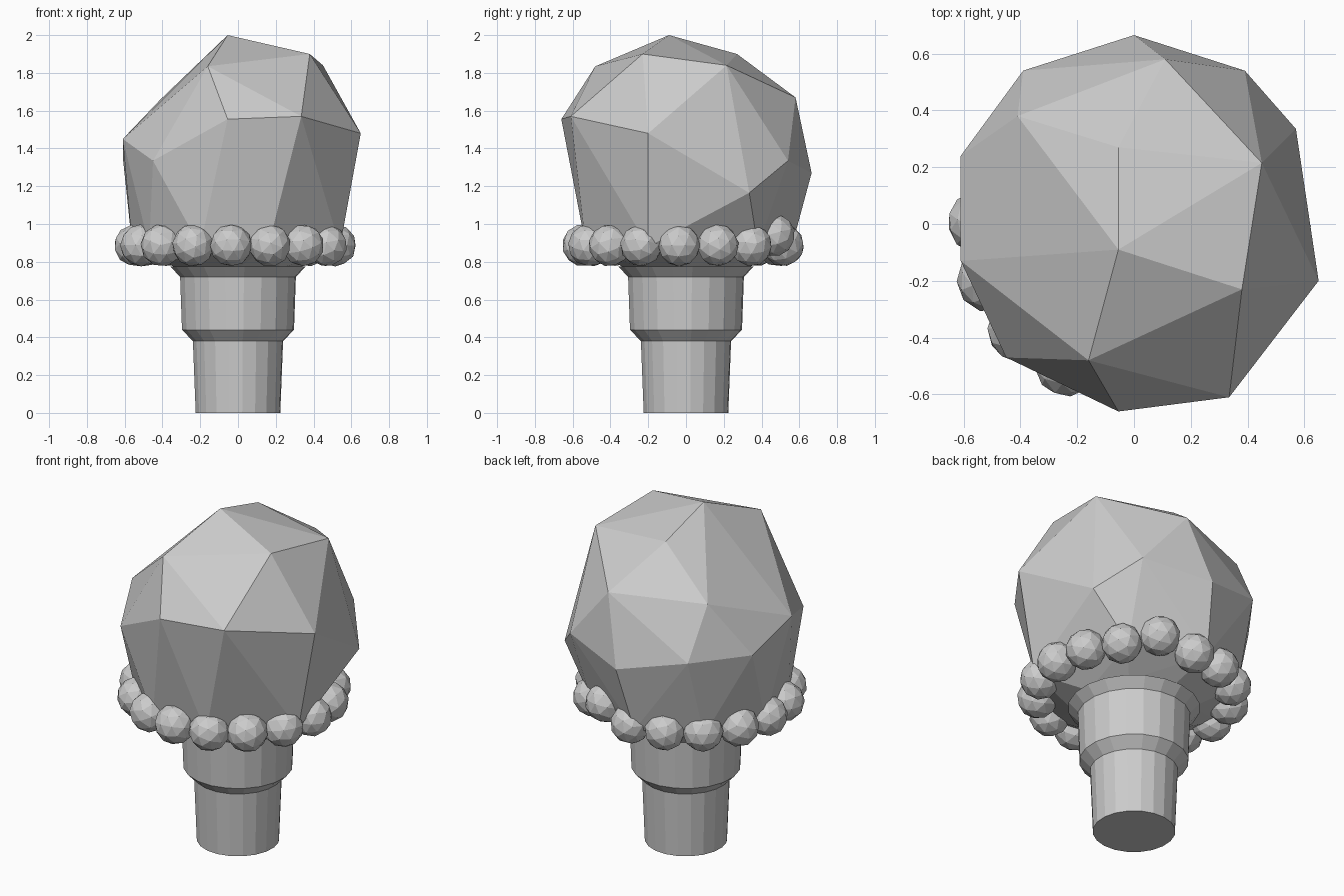
import bpy, bmesh, math
from mathutils import Vector, Matrix

if "Cube" in bpy.data.objects:
    bpy.data.objects.remove(bpy.data.objects["Cube"], do_unlink=True)

grey = bpy.data.materials.new("plain grey")
grey.use_nodes = True
TONE = (0.6, 0.6, 0.6, 1)
grey.diffuse_color = TONE
for node in grey.node_tree.nodes:
    if node.type == 'BSDF_PRINCIPLED':
        node.inputs["Base Color"].default_value = TONE
        node.inputs["Roughness"].default_value = 0.8


def finish(name, bm):
    bmesh.ops.recalc_face_normals(bm, faces=bm.faces[:])
    mesh = bpy.data.meshes.new(name)
    bm.to_mesh(mesh)
    bm.free()
    mesh.materials.append(grey)
    obj = bpy.data.objects.new(name, mesh)
    bpy.context.collection.objects.link(obj)
    return obj


def ring(bm, radius, z, sides, turn=0.0):
    return [bm.verts.new((radius * math.cos(turn + math.tau * i / sides),
                          radius * math.sin(turn + math.tau * i / sides), z))
            for i in range(sides)]


# Faceted gem: irregular corners wrapped in a convex hull
crown = [(-.055, -.09, 2), (.38, -.23, 1.9), (-.16, -.48, 1.835),
         (.45, .215, 1.84), (-.055, .27, 1.9), (-.41, .38, 1.66)]
girdle = [(.11, .58, 1.67), (.39, .54, 1.335), (.57, .335, 1.165),
          (.65, -.2, 1.48), (.335, -.61, 1.57), (-.055, -.66, 1.555),
          (-.45, -.47, 1.335), (-.61, -.13, 1.45), (-.61, .24, 1.355),
          (-.39, .54, 1.36), (0, .665, 1.27)]
skirt = [(.54, -.2, .88), (.16, -.53, .88), (-.2, -.52, .88), (-.47, -.3, .88),
         (-.56, .05, .88), (-.4, .4, .88), (-.05, .56, .88), (.36, .38, .88)]
bm = bmesh.new()
for p in crown + girdle + skirt:
    bm.verts.new(p)
ring(bm, 0.32, 0.765, 8)
hull = bmesh.ops.convex_hull(bm, input=bm.verts[:])
loose = [g for g in hull["geom_interior"] if isinstance(g, bmesh.types.BMVert)]
bmesh.ops.delete(bm, geom=loose, context='VERTS')
finish("gem", bm)

# Stepped stem with a flared collar
SIDES = 20
profile = [(.225, 0), (.24, .38), (.298, .44), (.308, .72), (.36, .775)]
bm = bmesh.new()
rings = [ring(bm, r, z, SIDES, 0.1) for r, z in profile]
for low, high in zip(rings, rings[1:]):
    for i in range(SIDES):
        j = (i + 1) % SIDES
        bm.faces.new((low[i], low[j], high[j], high[i]))
bm.faces.new(rings[0])
bm.faces.new(rings[-1])
finish("stem", bm)

# Bead necklace, with one bead riding up on its neighbours
BEADS = 16
centre = Vector((-.015, -.015, .887))
for i in range(BEADS):
    a = math.tau * i / BEADS - 0.04
    spot = centre + Vector((math.cos(a), math.sin(a), 0)) * 0.53
    if i == 3:
        spot.z += 0.055
    bm = bmesh.new()
    bmesh.ops.create_icosphere(bm, subdivisions=2, radius=0.112)
    tilt = Matrix.Rotation(a, 4, 'Z') @ Matrix.Rotation(i * 0.7, 4, 'X')
    bmesh.ops.transform(bm, matrix=Matrix.Translation(spot) @ tilt, verts=bm.verts[:])
    finish(f"bead_{i + 1}", bm)
